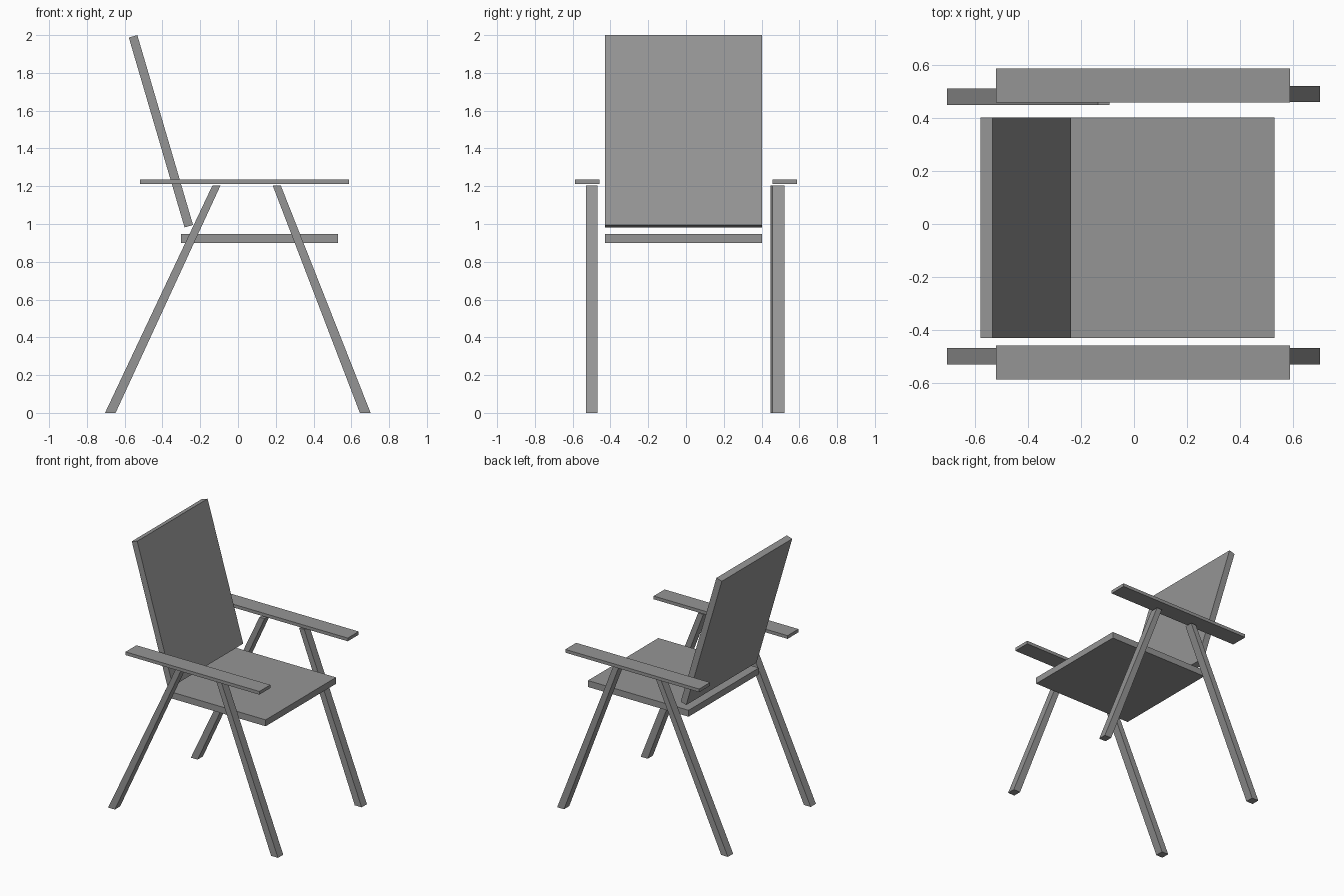
import bpy
import bmesh

cube = bpy.data.objects.get("Cube")
if cube:
    bpy.data.objects.remove(cube, do_unlink=True)

# One plain grey for the whole chair
grey = bpy.data.materials.new("plain grey")
grey.use_nodes = True
colour = (0.3, 0.3, 0.3, 1)
grey.diffuse_color = colour
grey.node_tree.nodes["Principled BSDF"].inputs["Base Color"].default_value = colour


def slab(name, profile, y0, y1):
    """Extrude an (x, z) outline from y0 to y1."""
    bm = bmesh.new()
    outline = bm.faces.new([bm.verts.new((x, y0, z)) for x, z in profile])
    side = bmesh.ops.extrude_face_region(bm, geom=[outline])["geom"]
    moved = [v for v in side if isinstance(v, bmesh.types.BMVert)]
    bmesh.ops.translate(bm, verts=moved, vec=(0, y1 - y0, 0))
    bmesh.ops.recalc_face_normals(bm, faces=bm.faces)
    mesh = bpy.data.meshes.new(name)
    bm.to_mesh(mesh)
    bm.free()
    mesh.materials.append(grey)
    obj = bpy.data.objects.new(name, mesh)
    bpy.context.collection.objects.link(obj)
    return obj


def box_profile(x0, x1, z0, z1):
    return [(x0, z0), (x1, z0), (x1, z1), (x0, z1)]


# Seat and leaning backrest
seat_y = (-0.43, 0.402)
slab("seat", box_profile(-0.303, 0.53, 0.90, 0.948), *seat_y)
slab("backrest", [(-0.283, 0.982), (-0.238, 0.995), (-0.533, 2.0), (-0.578, 1.987)], *seat_y)

# Armrests above splayed, slightly tapered legs
arm = box_profile(-0.52, 0.588, 1.212, 1.236)
rear_leg = [(-0.704, 0), (-0.648, 0), (-0.093, 1.203), (-0.136, 1.203)]
front_leg = [(0.645, 0), (0.702, 0), (0.227, 1.203), (0.184, 1.203)]
leg_width = 0.062
for side, arm_y, rear_y, front_y in (
    ("near", -0.587, -0.53, -0.53),
    ("far", 0.458, 0.448, 0.459),
):
    slab("armrest_" + side, arm, arm_y, arm_y + 0.129)
    slab("rear_leg_" + side, rear_leg, rear_y, rear_y + leg_width)
    slab("front_leg_" + side, front_leg, front_y, front_y + leg_width)
